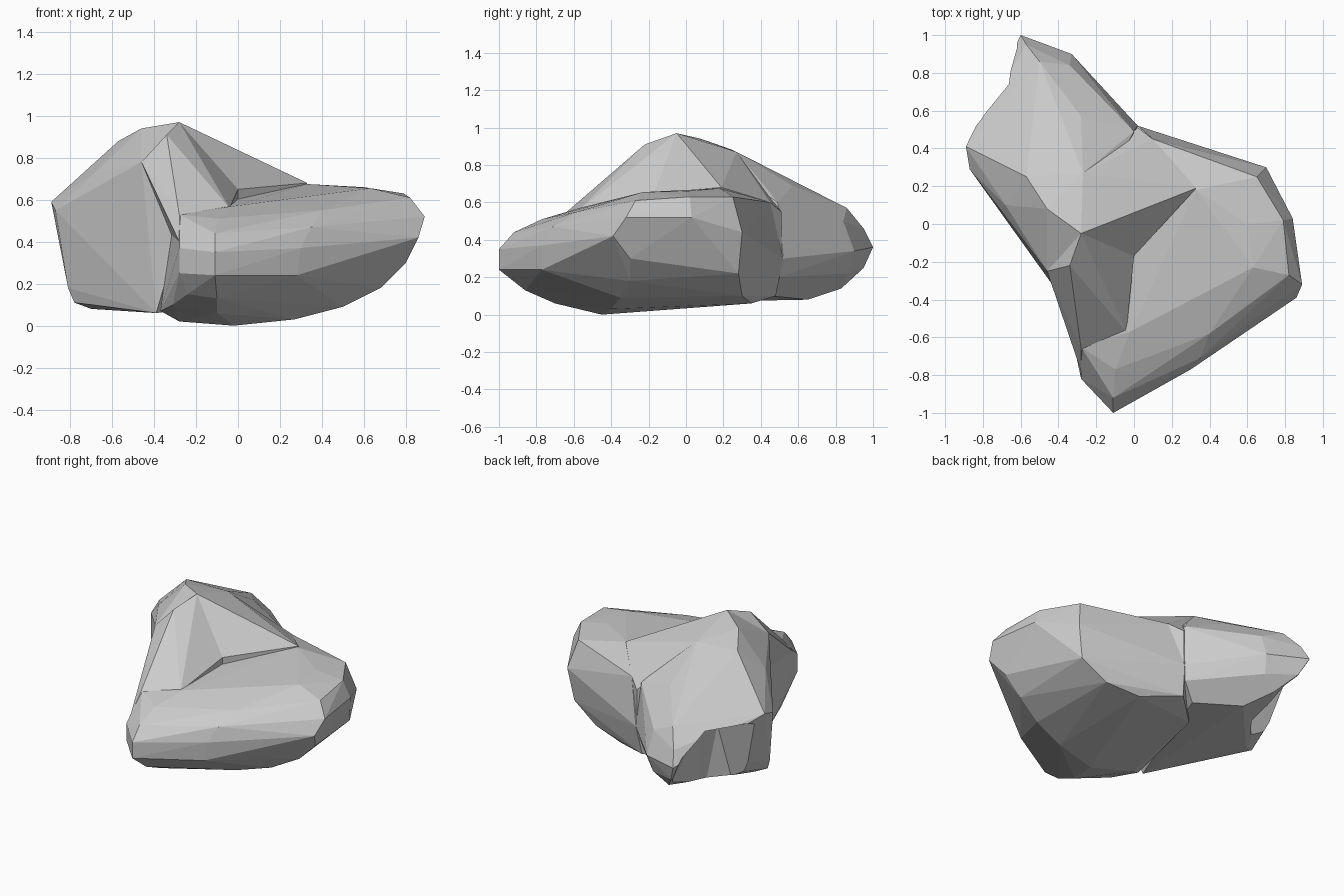
import bpy, bmesh
from math import radians


def hull(name, pts):
    """Faceted convex lump around a handful of guide points."""
    bm = bmesh.new()
    for p in pts:
        bm.verts.new(p)
    res = bmesh.ops.convex_hull(bm, input=bm.verts[:])
    junk = {v for v in res["geom_interior"] + res["geom_unused"]
            if isinstance(v, bmesh.types.BMVert)}
    bmesh.ops.delete(bm, geom=list(junk), context='VERTS')
    bmesh.ops.dissolve_limit(bm, angle_limit=radians(2),
                             verts=bm.verts[:], edges=bm.edges[:])
    bmesh.ops.recalc_face_normals(bm, faces=bm.faces[:])
    me = bpy.data.meshes.new(name)
    bm.to_mesh(me)
    bm.free()
    ob = bpy.data.objects.new(name, me)
    bpy.context.collection.objects.link(ob)
    return ob


def boolean(target, other, op):
    """Apply a boolean and drop the helper."""
    m = target.modifiers.new(op, 'BOOLEAN')
    m.operation, m.object, m.solver = op, other, 'EXACT'
    bpy.context.view_layer.objects.active = target
    bpy.ops.object.modifier_apply(modifier=m.name)
    bpy.data.objects.remove(other)


# broad slab: front nose, right shoulder, rounded belly
rock = hull("rock", [
    (-.11, -1, .24), (-.11, -1, .35), (-.11, -.92, .44), (-.1, -.77, .51),
    (-.28, -.82, .25), (-.28, -.82, .37), (-.28, -.65, .53), (-.02, -.57, .57),
    (.28, -.77, .24), (.3, -.77, .37), (.35, -.71, .47), (.4, -.58, .55),
    (.86, -.39, .42), (.89, -.32, .52), (.82, -.27, .61), (.63, -.23, .655),
    (.84, .03, .52), (.79, .02, .63), (.7, .3, .44), (.65, .25, .63),
    (.6, 0, .66), (.33, .18, .675), (.1, .45, .6), (.02, .52, .3),
    (.66, .28, .22), (.48, .3, .1), (.25, .35, .06), (0, .48, .1),
    (.8, -.3, .3), (.68, -.3, .18), (.5, -.35, .09), (.27, -.4, .03),
    (-.02, -.45, 0), (-.28, -.35, .02), (-.1, -.7, .06), (-.1, -.86, .13),
    (-.24, -.77, .15), (-.31, -.6, .1), (-.37, -.4, .07), (-.31, -.4, .4),
    (-.31, -.38, .5), (-.2, .2, .6), (-.2, .3, .06),
])

# high ridge running from the peak to the back left
ridge = hull("ridge", [
    (-.28, -.05, .97), (-.46, .08, .94), (-.57, .25, .88), (-.27, .27, .87),
    (-.82, .38, .65), (-.89, .41, .59), (-.87, .29, .55), (-.84, .28, .41),
    (-.81, .24, .18), (-.78, .22, .11), (-.7, .26, .08), (-.68, .1, .73),
    (-.46, -.25, .78), (-.31, -.42, .5), (-.32, -.42, .3),
    (-.39, -.38, .06), (-.56, -.1, .1), (-.6, 1, .36), (-.57, .95, .46),
    (-.5, .86, .57), (-.33, .9, .34), (-.34, .84, .5), (-.35, .86, .22),
    (-.55, .95, .25), (-.45, .83, .14), (-.35, .65, .08), (-.28, .57, .69),
    (.02, .52, .3), (.0, .5, .2), (0, .49, .6), (-.1, .45, .1),
])
# front buttress from the peak down to the nose
buttress = hull("buttress", [
    (-.28, -.05, .97), (-.34, -.22, .91), (-.46, -.25, .78), (-.3, -.5, .66),
    (-.31, -.42, .5), (-.28, -.66, .53), (-.28, -.78, .4), (-.12, -.3, .64),
    (-.04, -.57, .56), (-.04, -.55, .4), (0, -.17, .65), (0, -.1, .4),
    (-.3, .1, .3),
])
# spur falling from the peak to the right shoulder
spur = hull("spur", [
    (-.28, -.05, .97), (-.27, .27, .87), (0, .09, .82), (.33, .19, .68),
    (.3, .18, .5), (.1, .45, .6), (.02, .51, .55), (.02, .51, .3),
    (.09, .06, .71), (.1, -.02, .66), (.1, -.02, .4), (0, -.17, .65),
    (0, -.17, .4), (-.3, .1, .3),
])
for part in (ridge, buttress, spur):
    boolean(rock, part, 'UNION')

# hollow under the overhanging back-left wing
hollow = hull("hollow_cutter", [
    (-1.1, .36, -.1), (-.65, .36, -.1), (-.5, .55, -.1), (-.46, 1.1, -.1),
    (-1.1, .46, .6), (-.57, .47, .45), (-.55, .62, .5),
    (-.66, 1.1, .36), (-.95, 1.05, .62),
])
hollow.hide_render = True
boolean(rock, hollow, 'DIFFERENCE')
